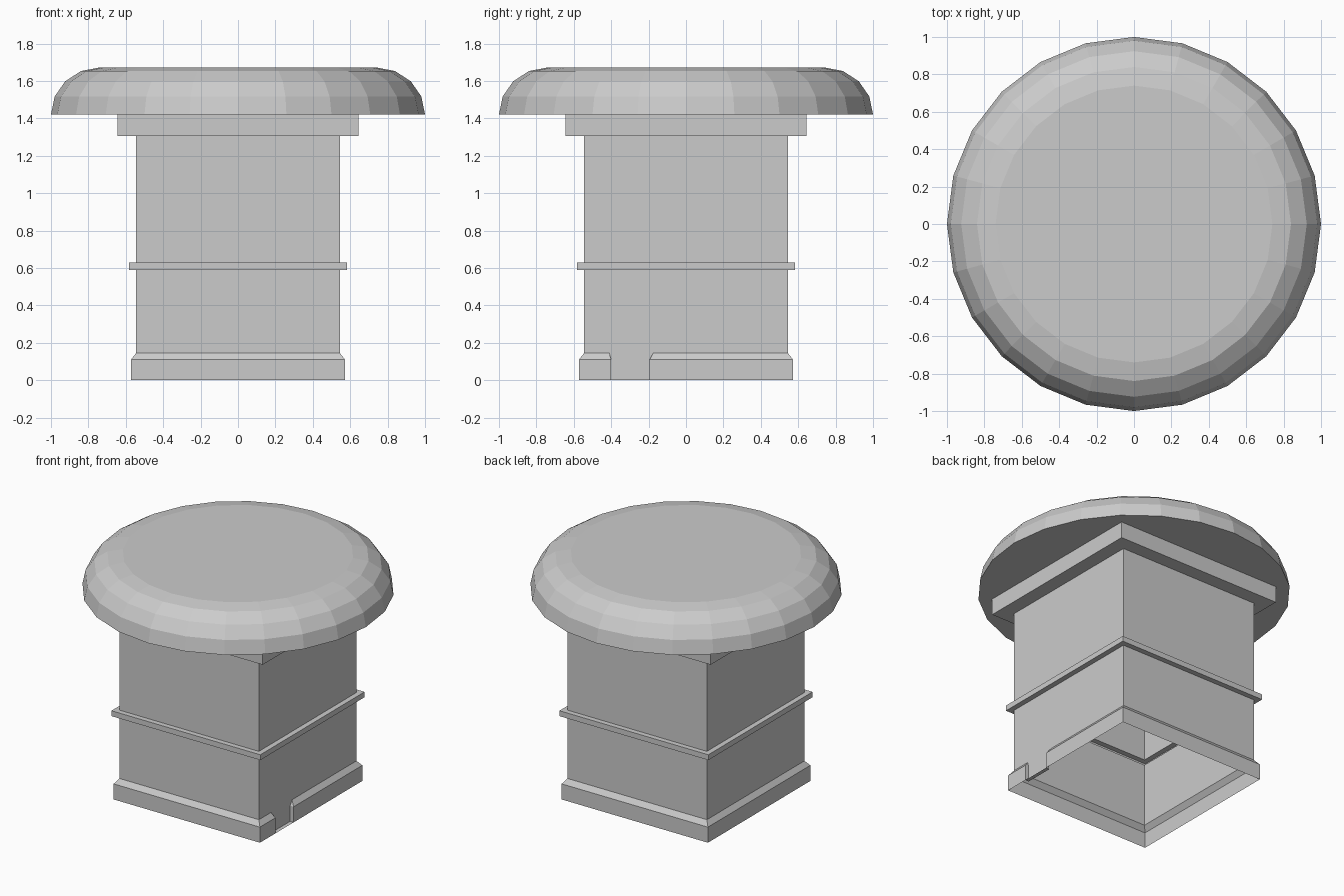
import bpy, bmesh
from math import sin, cos, pi

if "Cube" in bpy.data.objects:
    bpy.data.objects.remove(bpy.data.objects["Cube"])

BODY = 0.545  # half width of the column


def loft(name, rings, bottom=False, top=False):
    """Skin a stack of counter-clockwise rings, optionally closing the ends."""
    bm = bmesh.new()
    loops = [[bm.verts.new(p) for p in ring] for ring in rings]
    for a, b in zip(loops, loops[1:]):
        n = len(a)
        for i in range(n):
            j = (i + 1) % n
            bm.faces.new((a[i], a[j], b[j], b[i]))
    if bottom:
        bm.faces.new(loops[0][::-1])
    if top:
        bm.faces.new(loops[-1])
    bmesh.ops.dissolve_degenerate(bm, dist=1e-4, edges=bm.edges[:])
    bmesh.ops.remove_doubles(bm, verts=bm.verts[:], dist=1e-4)
    mesh = bpy.data.meshes.new(name)
    bm.to_mesh(mesh)
    bm.free()
    obj = bpy.data.objects.new(name, mesh)
    bpy.context.collection.objects.link(obj)
    return obj


def square(h, z):
    return [(-h, -h, z), (h, -h, z), (h, h, z), (-h, h, z)]


def notched(h, z, y0, y1):
    """Square with a shallow notch in the right side, cut back to the column."""
    return [(-h, -h, z), (h, -h, z), (h, y0, z), (BODY, y0, z),
            (BODY, y1, z), (h, y1, z), (h, h, z), (-h, h, z)]


def circle(r, z, n=24):
    return [(r * cos(2 * pi * i / n), r * sin(2 * pi * i / n), z) for i in range(n)]


# Base skirt with chamfered top and notch; open underneath
loft("base_skirt", [notched(0.572, 0, -0.40, -0.195),
                    notched(0.572, 0.11, -0.40, -0.195),
                    notched(BODY, 0.145, -0.41, -0.175)])

# Small sill under the notch
loft("notch_sill", [[(BODY, -0.40, 0), (0.572, -0.40, 0),
                     (0.572, -0.195, 0), (BODY, -0.195, 0)]], bottom=True)

# Thin-walled column with raised band and collar under the cap
profile = [(BODY, 0.145), (BODY, 0.59), (0.582, 0.59), (0.582, 0.628),
           (BODY, 0.628), (BODY, 1.305), (0.645, 1.305), (0.645, 1.42)]
loft("column", [square(h, z) for h, z in profile])

# Round cap with a rounded upper edge
loft("cap", [circle(0.74 + 0.26 * cos(k * pi / 8), 1.42 + 0.252 * sin(k * pi / 8))
             for k in range(5)], bottom=True, top=True)
